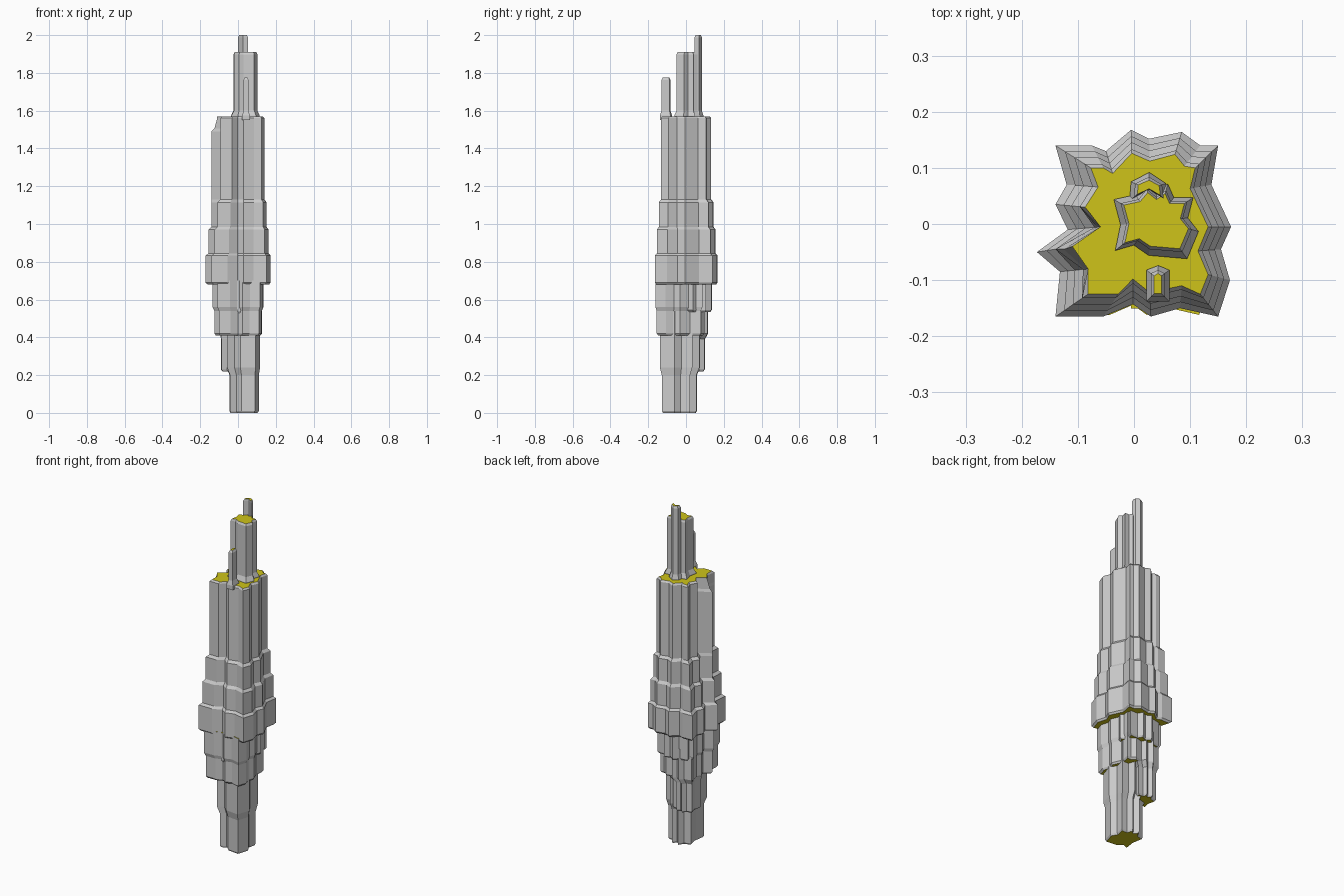
import bpy, bmesh

if "Cube" in bpy.data.objects:
    bpy.data.objects.remove(bpy.data.objects["Cube"])

yellow = bpy.data.materials.new("yellow_cap")
yellow.diffuse_color = (0.62, 0.55, 0.01, 1)
yellow.use_nodes = True
yellow.node_tree.nodes["Principled BSDF"].inputs["Base Color"].default_value = yellow.diffuse_color
grey = bpy.data.materials.new("grey_wall")
grey.diffuse_color = (0.6, 0.6, 0.6, 1)
grey.use_nodes = True
grey.node_tree.nodes["Principled BSDF"].inputs["Base Color"].default_value = grey.diffuse_color

# Jagged outlines: widest belt, and the matching inner edge of the main top
BELT = [(-.14, .14), (-.075, .14), (-.05, .13), (-.005, .168), (.027, .152), (.085, .164),
        (.118, .14), (.15, .14), (.138, .07), (.173, -.005), (.155, -.045), (.171, -.10),
        (.15, -.165), (.082, -.15), (.03, -.165), (-.002, -.143), (-.055, -.165), (-.14, -.165),
        (-.132, -.085), (-.173, -.05), (-.118, -.01), (-.14, .035), (-.12, .07)]
DECK = [(-.077, .10), (-.055, .10), (-.038, .09), (-.004, .126), (.028, .112), (.073, .124),
        (.09, .103), (.109, .10), (.10, .063), (.132, -.005), (.114, -.048), (.132, -.09),
        (.118, -.125), (.085, -.11), (.028, -.122), (-.002, -.098), (-.028, -.125), (-.082, -.125),
        (-.082, -.08), (-.11, -.04), (-.06, -.005), (-.087, .03), (-.064, .066)]
STAR = [(-.024, .037), (.008, .044), (.023, .062), (.04, .048), (.057, .06), (.066, .04),
        (.095, .04), (.087, .01), (.103, -.01), (.086, -.05), (.028, -.045), (.006, -.03),
        (-.022, -.038), (-.014, 0)]
CHEVRON = [(0, .048), (.027, .062), (.053, .045), (.05, .07), (.027, .084), (.002, .072)]


def mix(t):
    return [(a[0] + (b[0] - a[0]) * t, a[1] + (b[1] - a[1]) * t) for a, b in zip(BELT, DECK)]


def fit(pts, x0, x1, y0, y1):
    xs, ys = [p[0] for p in pts], [p[1] for p in pts]
    sx, sy = (x1 - x0) / (max(xs) - min(xs)), (y1 - y0) / (max(ys) - min(ys))
    return [(x0 + (x - min(xs)) * sx, y0 + (y - min(ys)) * sy) for x, y in pts]


def grow(pts, d):
    xs, ys = [p[0] for p in pts], [p[1] for p in pts]
    return fit(pts, min(xs) - d, max(xs) + d, min(ys) - d, max(ys) + d)


def loft(name, rings):
    """Stack matching outlines into a solid with coloured end caps."""
    bm = bmesh.new()
    rows = [[bm.verts.new((x, y, z)) for x, y in pts] for z, pts in rings]
    n = len(rows[0])
    for a, b in zip(rows, rows[1:]):
        for i in range(n):
            bm.faces.new((a[i], a[(i + 1) % n], b[(i + 1) % n], b[i]))
    for row in (rows[0], rows[-1]):
        bm.faces.new(row).material_index = 1
    bmesh.ops.recalc_face_normals(bm, faces=bm.faces)
    me = bpy.data.meshes.new(name)
    bm.to_mesh(me)
    bm.free()
    me.materials.append(grey)
    me.materials.append(yellow)
    ob = bpy.data.objects.new(name, me)
    bpy.context.collection.objects.link(ob)


# Main body: belt and stepped tiers, each with a sloped ledge
rings = [(.68, mix(.2)), (.69, mix(0)), (.832, mix(0))]
for z0, z1, t in ((.845, .97, .27), (.985, 1.115, .53), (1.13, 1.49, .82)):
    rings += [(z0, mix(t)), (z1, mix(t))]
upper = mix(.82)
for i in (18, 19, 20):                      # notch over the left spike
    upper[i] = DECK[i]
# keep the spike at its measured reach below the notch
for z, pts in rings[-2:]:
    pts[19] = (-.14, -.045)
rings += [(1.505, [((a[0] + b[0]) / 2, a[1]) for a, b in zip(rings[-1][1], upper)]),
          (1.56, upper), (1.57, DECK)]
loft("main_body", rings)

# Upper posts with flared feet and chamfered tops
for name, pts, top, flare in (
        ("centre_column", STAR, 1.91, .012),
        ("rear_post", CHEVRON, 2.0, .008),
        ("front_post", [(.03, -.13), (.055, -.13), (.055, -.088), (.043, -.082), (.03, -.088)],
         1.775, .008)):
    loft(name, [(1.55, grow(pts, flare)), (1.575, grow(pts, flare)), (1.60, pts),
                (top - .012, pts), (top, grow(pts, -.006))])

# Lower tiers, narrowing downward
mid_top = fit(BELT, -.135, .134, -.162, .11)
mid = fit(BELT, -.125, .127, -.155, .10)
loft("middle_tier", [(.41, grow(mid, -.008)), (.42, mid), (.54, mid), (.56, mid_top), (.70, mid_top)])

back = fit(STAR, -.085, .125, -.02, .137)
loft("back_block", [(.535, grow(back, -.008)), (.545, back), (.70, back)])

fin = fit(STAR, -.09, .04, -.03, .10)
fin_top = fit(STAR, -.095, .07, -.03, .117)
loft("rear_fin", [(.22, grow(fin, -.008)), (.23, fin), (.39, fin), (.42, fin_top), (.60, fin_top)])

# Foot core running up into the body
foot = fit(STAR, -.045, .11, -.128, .058)
foot_top = fit(STAR, -.06, .117, -.138, .075)
loft("foot_core", [(0, grow(foot, -.006)), (.01, foot), (.20, foot), (.24, foot_top), (.60, foot_top)])

# Slim rib on the front of the middle tier
rib = [(-.005, -.151), (.012, -.151), (.03, -.14), (.03, -.08), (-.005, -.08)]
loft("front_rib", [(.53, grow(rib, -.004)), (.54, rib), (.70, rib)])
